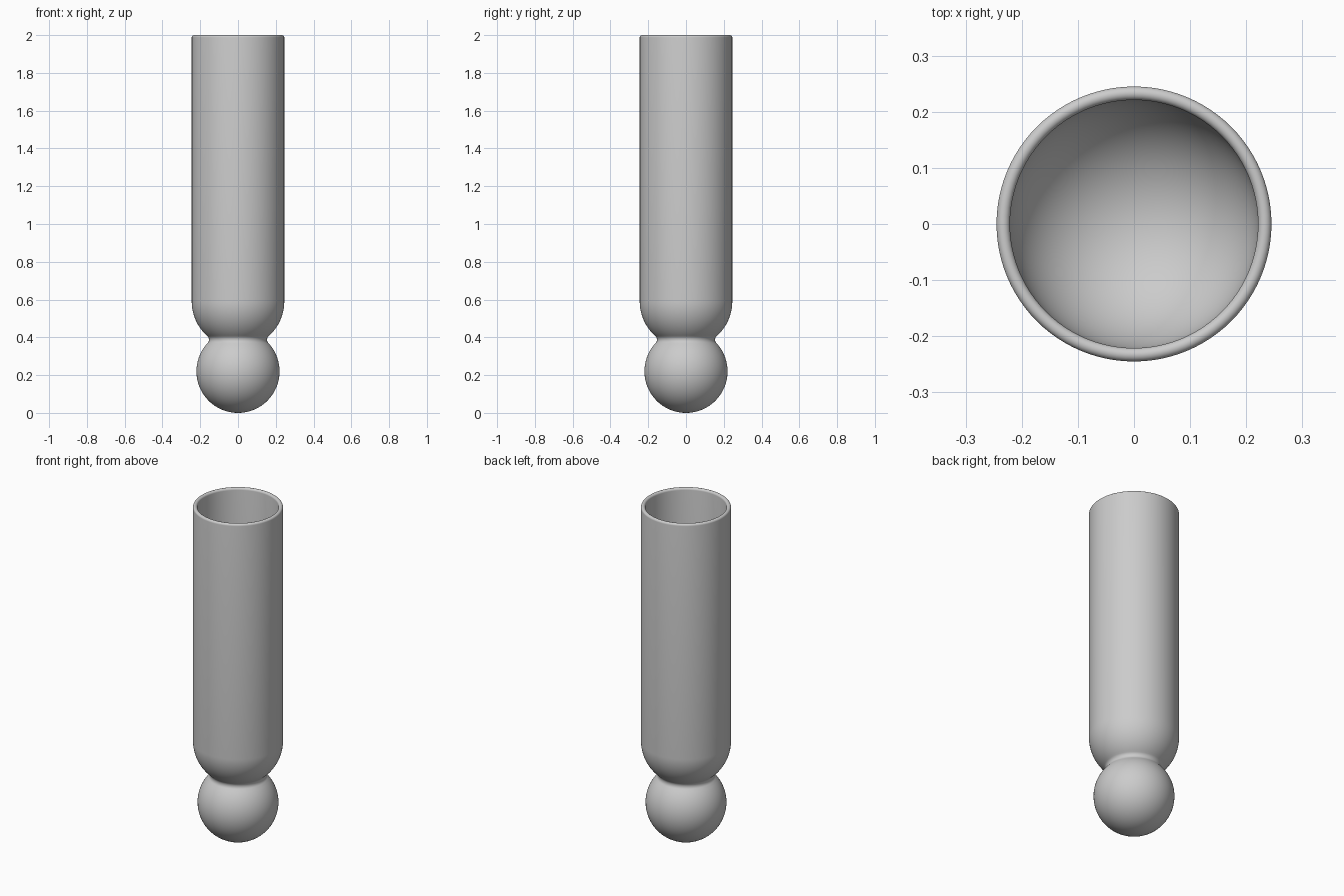
import bpy, bmesh
from math import sin, cos, pi, atan2, sqrt

cube = bpy.data.objects.get("Cube")
if cube:
    bpy.data.objects.remove(cube, do_unlink=True)

BALL_R, TUBE_R, BORE_R = 0.22, 0.245, 0.221
BALL_Z, BOWL_Z, TOP = 0.22, 0.59, 2.0
FILLET, SEGMENTS = 0.025, 96


def arc(cx, cz, r, a0, a1, n):
    """Points (radius, height) on an arc in the profile plane."""
    return [(cx + r * cos(a0 + (a1 - a0) * i / n), cz + r * sin(a0 + (a1 - a0) * i / n))
            for i in range(n + 1)]


# Centre of the neck fillet, tangent to the ball and the rounded tube end
d = BOWL_Z - BALL_Z
a, b = BALL_R + FILLET, TUBE_R + FILLET
rise = (d * d + a * a - b * b) / (2 * d)
fx, fz = sqrt(a * a - rise * rise), BALL_Z + rise
to_ball = atan2(BALL_Z - fz, -fx)
to_bowl = atan2(BOWL_Z - fz, -fx)

# Outer ball, neck, rounded tube end, rim, then the bore down to its round floor
lip = (TUBE_R - BORE_R) / 2
profile = arc(0, BALL_Z, BALL_R, -pi / 2, to_ball + pi, 32)
profile += arc(fx, fz, FILLET, to_ball + 2 * pi, to_bowl, 10)[1:]
profile += arc(0, BOWL_Z, TUBE_R, to_bowl - pi, 0, 20)[1:]
profile += arc(TUBE_R - lip, TOP - lip, lip, 0, pi, 12)
profile += arc(0, BOWL_Z, BORE_R, 0, -pi / 2, 24)

# Revolve the profile
bm = bmesh.new()
verts = [bm.verts.new((max(r, 0), 0, z)) for r, z in profile]
edges = [bm.edges.new(pair) for pair in zip(verts, verts[1:])]
bmesh.ops.spin(bm, geom=verts + edges, cent=(0, 0, 0), axis=(0, 0, 1),
               angle=2 * pi, steps=SEGMENTS, use_duplicate=False)
bmesh.ops.remove_doubles(bm, verts=bm.verts, dist=0.00005)
bmesh.ops.recalc_face_normals(bm, faces=bm.faces)
mesh = bpy.data.meshes.new("ball_ended_tube")
bm.to_mesh(mesh)
bm.free()

tube = bpy.data.objects.new("ball_ended_tube", mesh)
bpy.context.collection.objects.link(tube)
mesh.shade_smooth()

# Plain grey material
grey = bpy.data.materials.new("light_grey")
grey.use_nodes = True
grey.diffuse_color = (0.6, 0.6, 0.6, 1)
grey.node_tree.nodes["Principled BSDF"].inputs["Base Color"].default_value = (0.6, 0.6, 0.6, 1)
mesh.materials.append(grey)
